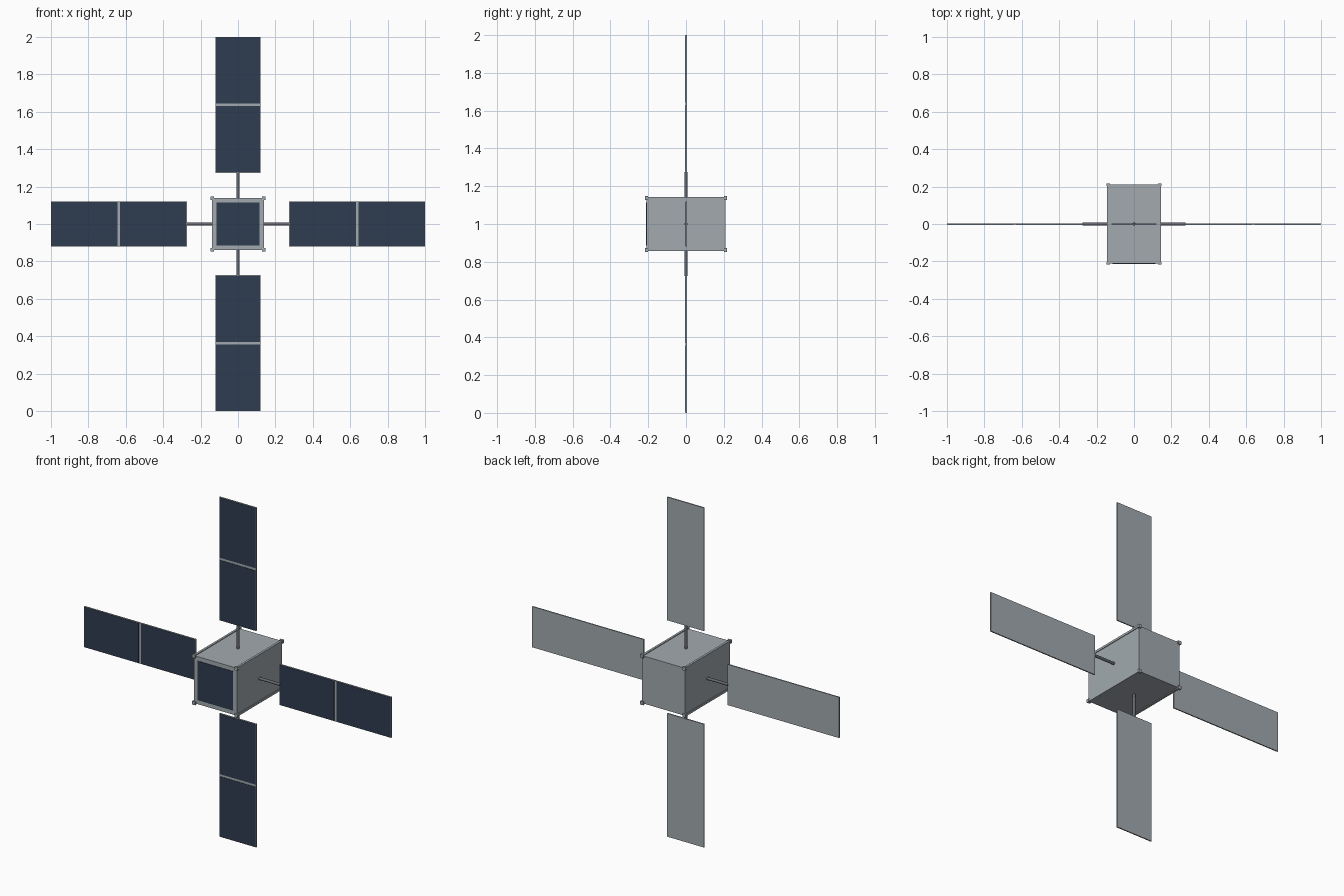
import bpy
import math
from mathutils import Matrix, Vector

cube = bpy.data.objects.get("Cube")
if cube:
    bpy.data.objects.remove(cube, do_unlink=True)


def material(name, rgb):
    mat = bpy.data.materials.new(name)
    mat.use_nodes = True
    colour = (*rgb, 1)
    mat.diffuse_color = colour
    mat.node_tree.nodes["Principled BSDF"].inputs["Base Color"].default_value = colour
    return mat


silver = material("silver aluminium", (0.36, 0.40, 0.43))
navy = material("navy solar cell", (0.028, 0.045, 0.080))
steel = material("dark steel", (0.13, 0.14, 0.16))

CENTRE = Vector((0, 0, 1))


def finish(name, mat, angle):
    """Name the new part, then turn it about the body's front axis."""
    part = bpy.context.object
    part.name = part.data.name = name
    part.data.materials.append(mat)
    bpy.ops.object.transform_apply(location=True, rotation=True, scale=True)
    part.data.transform(Matrix.Rotation(angle, 4, "Y"))
    part.location = CENTRE
    return part


def box(name, low, high, mat, angle=0):
    low, high = Vector(low), Vector(high)
    bpy.ops.mesh.primitive_cube_add(size=1, location=(low + high) / 2)
    bpy.context.object.scale = high - low
    return finish(name, mat, angle)


def rod(name, x0, x1, radius, mat, angle):
    bpy.ops.mesh.primitive_cylinder_add(
        vertices=16, radius=radius, depth=x1 - x0,
        location=((x0 + x1) / 2, 0, 0), rotation=(0, math.pi / 2, 0))
    part = finish(name, mat, angle)
    bpy.ops.object.shade_smooth_by_angle()
    return part


# Body with a solar plate on the front
box("body", (-0.14, -0.21, -0.14), (0.14, 0.21, 0.14), silver)
box("body_solar_cell", (-0.115, -0.213, -0.115), (0.115, -0.209, 0.115), navy)

# Corner rails with small feet at both ends
for i, name in enumerate(("upper_left", "lower_left", "lower_right", "upper_right")):
    turn = i * math.pi / 2
    box(name + "_rail", (0.131, -0.21, 0.131), (0.144, 0.21, 0.144), silver, turn)
    for end, y in (("front", -0.209), ("back", 0.209)):
        box(f"{name}_{end}_foot", (0.128, y - 0.007, 0.128),
            (0.148, y + 0.007, 0.148), silver, turn)

# Four wings, each a rod, a backing panel and two solar cells
for i, name in enumerate(("left", "lower", "right", "upper")):
    turn = i * math.pi / 2
    rod(name + "_wing_rod", 0.135, 0.276, 0.008, steel, turn)
    box(name + "_wing_panel", (0.274, -0.003, -0.12), (1, 0.004, 0.12), silver, turn)
    for part, x0, x1 in (("inner", 0.277, 0.63), ("outer", 0.644, 0.997)):
        box(f"{name}_wing_{part}_cell", (x0, -0.005, -0.117),
            (x1, -0.002, 0.117), navy, turn)
